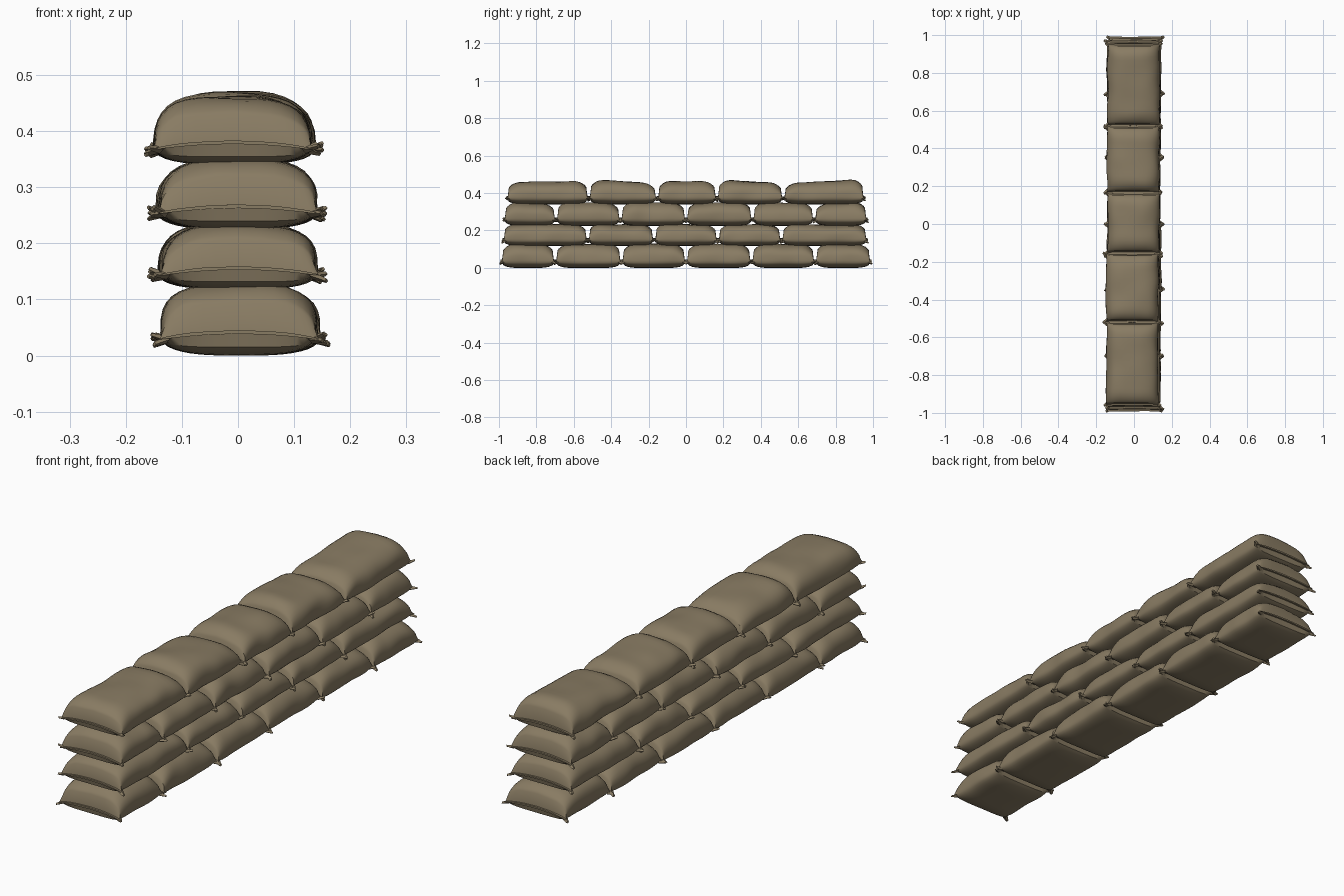
import bpy, bmesh, math, random
from mathutils import Vector, noise

if "Cube" in bpy.data.objects:
    bpy.data.objects.remove(bpy.data.objects["Cube"], do_unlink=True)

random.seed(4)
burlap = bpy.data.materials.new("brown_burlap")
burlap.use_nodes = True
colour = (0.25, 0.2, 0.125, 1)
burlap.diffuse_color = colour
bsdf = burlap.node_tree.nodes["Principled BSDF"]
bsdf.inputs["Base Color"].default_value = colour
bsdf.inputs["Roughness"].default_value = 0.9

SIDES = 36
HALF_WIDTH = 0.138
END = 0.09          # length over which a bag tapers to its stitched end
SEAM = 0.32         # height of the seam as a share of the bag height

# Distances from the stitched end, then even steps across the middle
END_STEPS = [0, 0.008, 0.013, 0.02, 0.032, 0.05, 0.07, 0.09]


def signed_power(value, power):
    return math.copysign(abs(value) ** power, value)


def add_ear(bm, tip, base, size):
    """Small flattened fold of cloth at a bag corner."""
    out = (tip - base).normalized()
    across = Vector((-out.y, out.x, 0)) * size
    up = Vector((0, 0, size * 0.6))
    ring = [bm.verts.new(base + v) for v in (across, up, -across, -up)]
    end = [bm.verts.new(tip + v * 0.55) for v in (across, up, -across, -up)]
    for i in range(4):
        j = (i + 1) % 4
        bm.faces.new((ring[i], ring[j], end[j], end[i]))
    bm.faces.new(end)


def make_bag(name, y0, y1, z0, z1, x, tilt):
    bm = bmesh.new()
    length, height = y1 - y0, z1 - z0
    middle = [END + (length - 2 * END) * i / 8 for i in range(1, 8)]
    stations = END_STEPS + middle + [length - d for d in reversed(END_STEPS)]
    rings = []
    for s in stations:
        d = min(s, length - s)
        # Fullness rises steeply from the flat stitched lip
        full = (1 - (1 - min(d / END, 1)) ** 2.6) ** 0.43
        lip = d < 0.009
        if lip:
            full = 0.05
        width = HALF_WIDTH * (1.03 if lip else 0.96 + 0.04 * full)
        t = 2 * s / length - 1
        ring = []
        for i in range(SIDES):
            a = 2 * math.pi * i / SIDES
            px = width * signed_power(math.cos(a), 0.7)
            v = signed_power(math.sin(a), 0.72)
            share = (1 - SEAM) if v > 0 else SEAM
            # Corners droop and the cloth gathers near the stitching
            droop = 0.012 * (1 - full) * (px / width) ** 2
            gather = 0.005 * full * (1 - full) * math.sin(px * 70 + z0 * 90 + y0 * 30)
            pz = z0 + height * (SEAM + share * v * full) - droop
            if v > 0:
                pz += tilt * t * v * full + gather
            py = y0 + s + 0.004 * math.copysign(1 - full, t) * (px / width) ** 2
            p = Vector((x + px, py, pz))
            lump = noise.noise_vector(p * 9 + Vector((0, y0 * 7, z0 * 40)))
            p += Vector((lump.x * 0.008, 0, lump.z * 0.007 * max(v, 0))) * full
            p.z = max(p.z, 0)
            ring.append(bm.verts.new(p))
        rings.append(ring)
    for a, b in zip(rings, rings[1:]):
        for i in range(SIDES):
            j = (i + 1) % SIDES
            bm.faces.new((a[i], a[j], b[j], b[i]))
    bm.faces.new(rings[0])
    bm.faces.new(list(reversed(rings[-1])))
    # Gathered cloth ears at the four corners
    for y, sy in ((y0, -1), (y1, 1)):
        for sx in (-1, 1):
            z = z0 + height * SEAM - 0.012
            base = Vector((x + sx * 0.130, y - sy * 0.010, z))
            tip = Vector((x + sx * random.uniform(0.148, 0.156), y + sy * 0.003,
                          z + random.uniform(-0.012, 0.012)))
            add_ear(bm, tip, base, 0.012)
    bmesh.ops.recalc_face_normals(bm, faces=bm.faces)
    mesh = bpy.data.meshes.new(name)
    bm.to_mesh(mesh)
    bm.free()
    mesh.materials.append(burlap)
    bag = bpy.data.objects.new(name, mesh)
    bpy.context.collection.objects.link(bag)
    return bag


# Courses of the wall: bottom, top, sideways shift, joints along the wall
courses = [
    (0.0, 0.127, 0.006, [-0.99, -0.70, -0.345, 0.0, 0.35, 0.69, 0.99]),
    (0.118, 0.233, 0.0, [-0.98, -0.525, -0.17, 0.17, 0.51, 0.97]),
    (0.225, 0.349, 0.0, [-0.975, -0.695, -0.35, 0.0, 0.355, 0.685, 0.97]),
    (0.34, 0.462, -0.005, [-0.96, -0.52, -0.155, 0.165, 0.52, 0.955]),
]
top_tilts = [0.0, -0.012, 0.0, -0.008, 0.014]

bags = []
for row, (low, high, shift, joints) in enumerate(courses):
    for n, (start, stop) in enumerate(zip(joints, joints[1:])):
        lean = top_tilts[n] if row == 3 else random.uniform(-0.005, 0.005)
        bags.append(make_bag(f"sandbag_row{row + 1}_{n + 1}", start, stop, low, high,
                             shift + random.uniform(-0.005, 0.005), lean))

# Soft cloth shading with crisp stitched ends
bpy.ops.object.select_all(action="DESELECT")
for bag in bags:
    bag.select_set(True)
bpy.context.view_layer.objects.active = bags[0]
bpy.ops.object.shade_smooth_by_angle(angle=math.radians(45))
